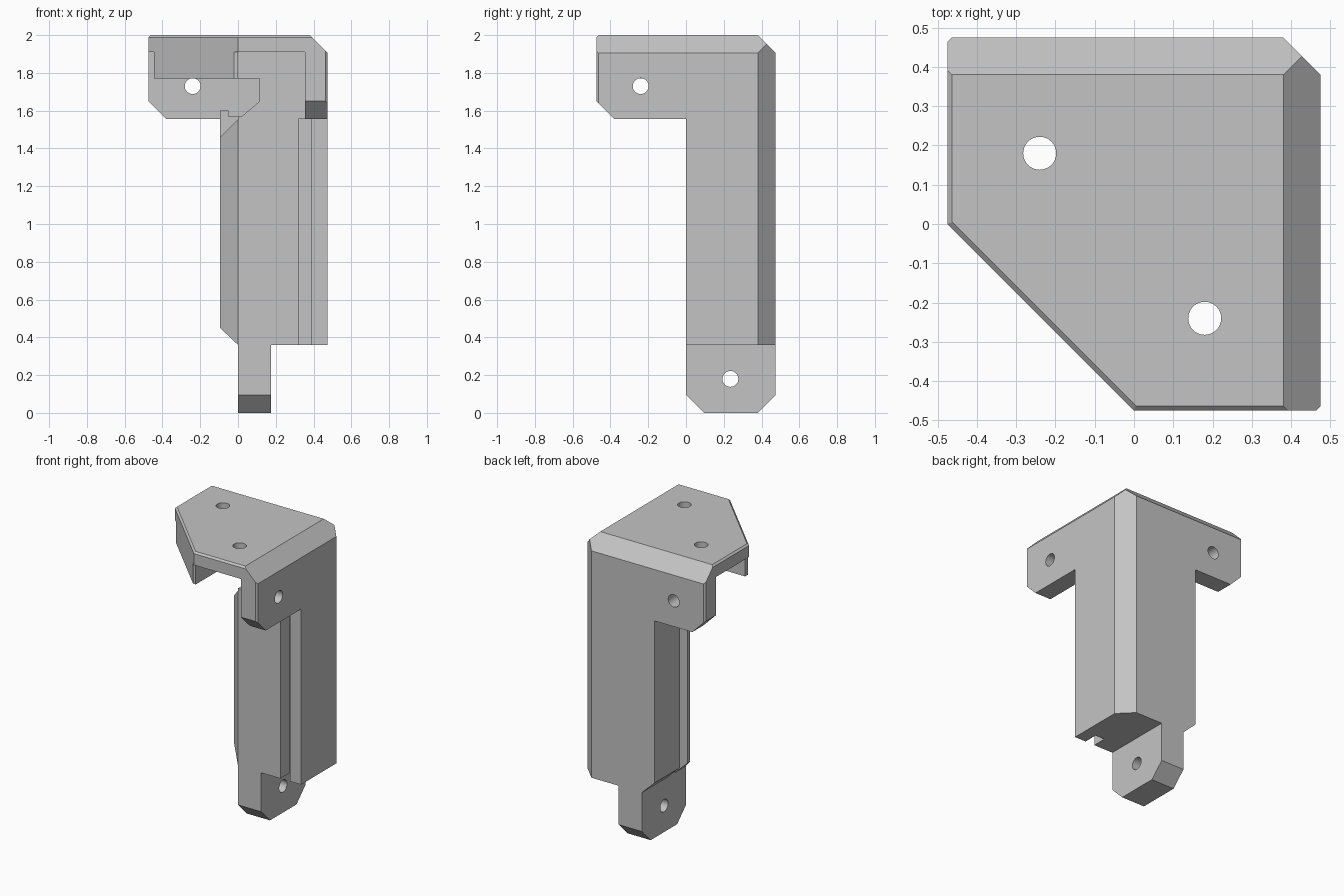
import bpy, bmesh, math
from mathutils import Vector, Matrix

old = bpy.data.objects.get("Cube")
if old:
    bpy.data.objects.remove(old, do_unlink=True)

gray = bpy.data.materials.new("plain gray")
gray.use_nodes = True
gray.diffuse_color = (0.55, 0.55, 0.55, 1)
gray.node_tree.nodes["Principled BSDF"].inputs["Base Color"].default_value = (0.55, 0.55, 0.55, 1)

H = 0.475   # half width of the bracket
C = 0.095   # large chamfer
E = 0.012   # small edge break
T = 0.355   # inner face of the wings


def finish(name, bm):
    bmesh.ops.recalc_face_normals(bm, faces=bm.faces)
    mesh = bpy.data.meshes.new(name)
    bm.to_mesh(mesh)
    bm.free()
    mesh.materials.append(gray)
    ob = bpy.data.objects.new(name, mesh)
    bpy.context.collection.objects.link(ob)
    return ob


def prism(name, points, lo, hi, axis="z"):
    """Extrude a 2D outline along an axis."""
    place = {"x": lambda a, b, c: (c, a, b),
             "y": lambda a, b, c: (a, c, b),
             "z": lambda a, b, c: (a, b, c)}[axis]
    bm = bmesh.new()
    face = bm.faces.new([bm.verts.new(place(a, b, lo)) for a, b in points])
    ext = bmesh.ops.extrude_face_region(bm, geom=[face])
    verts = [g for g in ext["geom"] if isinstance(g, bmesh.types.BMVert)]
    bmesh.ops.translate(bm, verts=verts, vec=place(0, 0, hi - lo))
    return finish(name, bm)


def box(name, x, y, z):
    return prism(name, [(x[0], y[0]), (x[1], y[0]), (x[1], y[1]), (x[0], y[1])], *z)


def drill(name, center, axis, radius=0.042, depth=0.2):
    bm = bmesh.new()
    bmesh.ops.create_cone(bm, cap_ends=True, segments=32, radius1=radius,
                          radius2=radius, depth=depth)
    turn = {"x": Matrix.Rotation(math.pi / 2, 4, "Y"),
            "y": Matrix.Rotation(math.pi / 2, 4, "X"), "z": Matrix()}[axis]
    bm.transform(Matrix.Translation(center) @ turn)
    return finish(name, bm)


def combine(target, other, operation):
    mod = target.modifiers.new(other.name, "BOOLEAN")
    mod.operation = operation
    mod.solver = "EXACT"
    mod.object = other
    bpy.context.view_layer.objects.active = target
    bpy.ops.object.modifier_apply(modifier=mod.name)
    bpy.data.objects.remove(other, do_unlink=True)


# Top plate with clipped corner
bracket = box("corner_bracket", (-0.6, 0.6), (-0.6, 0.6), (1.91, 2.1))

# Wings hanging from the two outer edges
wing = [(-0.6, 2.05), (-0.6, 1.65), (-H, 1.65), (C - H, 1.555), (0.1, 1.555), (0.1, 2.05)]
parts = [prism("side_wing", wing, T, 0.6, "x"), prism("back_wing", wing, T, 0.6, "y")]

# Triangular gusset under the clipped corner
parts.append(prism("gusset", [(-0.445, 0), (-0.445, -0.2), (-0.2, -0.455), (0, -0.455),
                              (0.05, 0.05)], 1.77, 1.95))
gusset = parts.pop()
bpy.data.objects.remove(gusset, do_unlink=True)
parts.append(box("gusset", (-0.445, 0), (-0.455, 0), (1.77, 1.95)))

# Column, its left thickened wall, front lip and the bottom tab
parts += [
    box("column", (0, 0.6), (0, 0.6), (0.36, 1.95)),
    prism("wall", [(0.1, 0.36), (0, 0.36), (-C, 0.45), (-C, 1.6), (0.1, 1.6)], 0.2, 0.6, "y"),
    prism("tab", [(C, 0), (H - C, 0), (H, C), (H, 0.5), (0, 0.5), (0, C)], 0, 0.175, "x"),
]
lip = prism("lip", [(0.1, 0.36), (0, 0.36), (-C, 0.45), (-C, 1.46), (0, 1.555), (0.1, 1.555)],
            0, 0.12, "y")
combine(lip, prism("lip_bevel", [(-0.2, 0.2), (0.1, -0.1), (-0.2, -0.1)], 0.1, 1.8), "DIFFERENCE")
parts.append(lip)
for part in parts:
    combine(bracket, part, "UNION")

# Envelope: a block trimmed by the chamfer planes (direction, distance along it)
bm = bmesh.new()
bmesh.ops.create_cube(bm, size=2, matrix=Matrix.Translation((0, 0, 1)) @ Matrix.Diagonal((H, H, 1, 1)))
planes = [
    ((1, 0, 1), H + 2 - C), ((0, 1, 1), H + 2 - C), ((1, 1, 0), 2 * H - C),
    ((-1, -1, 0), H),
    ((-1, 0, 1), H + 2 - E), ((0, -1, 1), H + 2 - E),
    ((-1, 1, 0), 2 * H - E), ((1, -1, 0), 2 * H - E),
    ((-1, -1, 1.414), H + 2 * 1.414 - 0.017),
]
for n, d in planes:
    n = Vector(n)
    bmesh.ops.bisect_plane(bm, geom=bm.verts[:] + bm.edges[:] + bm.faces[:], plane_co=n * d / n.length_squared,
                           plane_no=n, clear_outer=True)
    bmesh.ops.holes_fill(bm, edges=[e for e in bm.edges if e.is_boundary], sides=0)
combine(bracket, finish("envelope", bm), "INTERSECT")

# Panel slot, socket and screw holes
cuts = [
    box("panel_slot", (0.32, 0.39), (-0.1, C), (0.2, 1.555)),
    prism("socket", [(-0.05, 1.77), (0.115, 1.77), (0.115, 1.65), (0.02, 1.57), (-0.05, 1.57)],
          -0.1, T, "y"),
    drill("back_hole", (-0.24, 0.42, 1.73), "y"),
    drill("side_hole", (0.42, -0.24, 1.73), "x"),
    drill("tab_hole", (0.08, 0.235, 0.18), "x", depth=0.4),
    drill("top_hole_a", (-0.24, 0.18, 1.95), "z"),
    drill("top_hole_b", (0.18, -0.24, 1.95), "z"),
]
for cut in cuts:
    combine(bracket, cut, "DIFFERENCE")

bpy.ops.object.select_all(action="DESELECT")
bracket.select_set(True)
bpy.context.view_layer.objects.active = bracket
bpy.ops.object.shade_smooth_by_angle(angle=math.radians(25))
